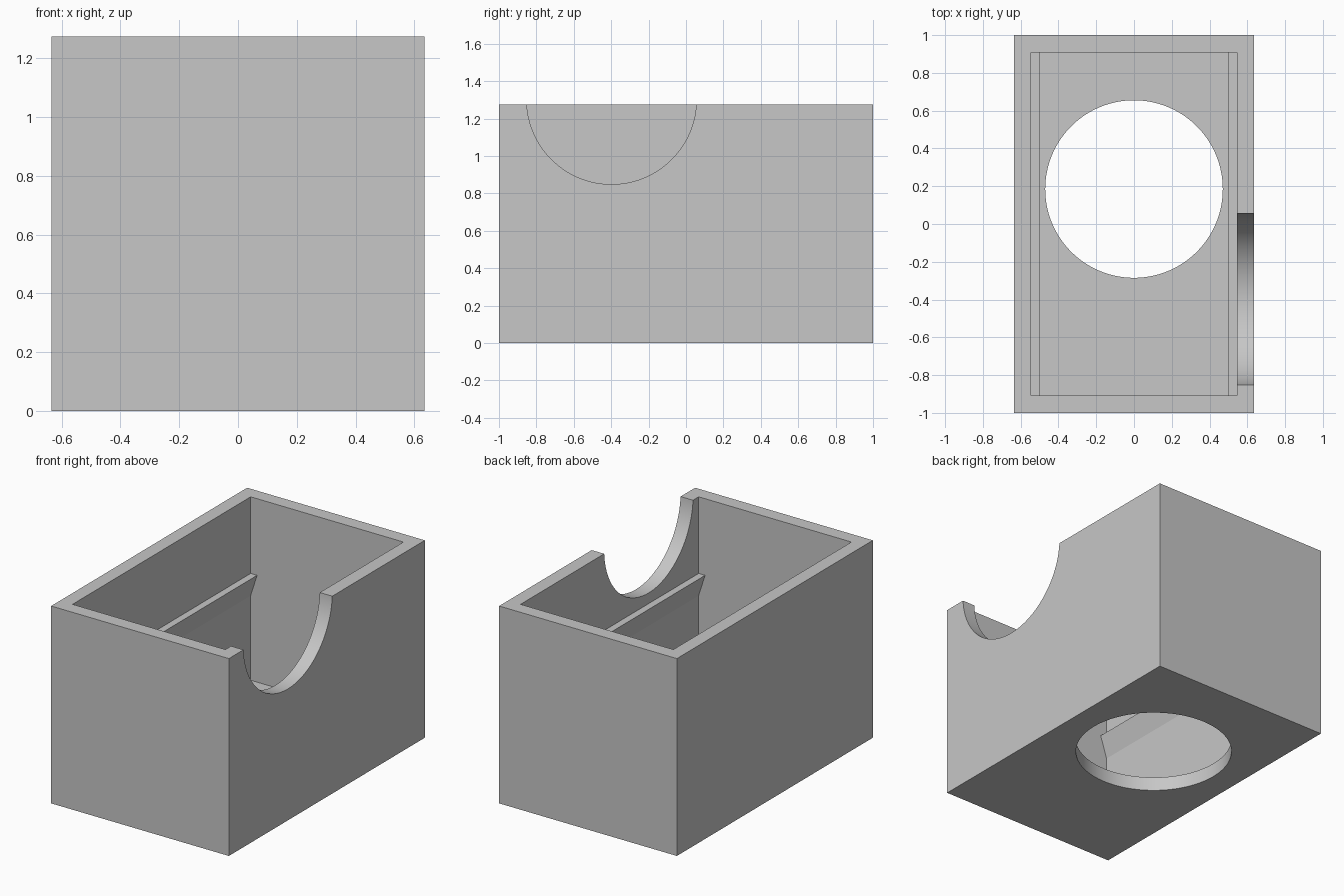
import bpy
import bmesh
from math import radians
from mathutils import Matrix, Vector

HALF_X, HALF_Y, HEIGHT = 0.635, 1.0, 1.275
INNER_X, INNER_Y, FLOOR = 0.546, 0.909, 0.09

if "Cube" in bpy.data.objects:
    bpy.data.objects.remove(bpy.data.objects["Cube"], do_unlink=True)

grey = bpy.data.materials.new("plain grey")
grey.use_nodes = True
colour = (0.57, 0.57, 0.57, 1)
grey.diffuse_color = colour
grey.node_tree.nodes["Principled BSDF"].inputs["Base Color"].default_value = colour


def finish(name, bm):
    bmesh.ops.recalc_face_normals(bm, faces=bm.faces)
    mesh = bpy.data.meshes.new(name)
    bm.to_mesh(mesh)
    bm.free()
    mesh.materials.append(grey)
    obj = bpy.data.objects.new(name, mesh)
    bpy.context.collection.objects.link(obj)
    return obj


def box(name, half_x, half_y, bottom, top):
    bm = bmesh.new()
    size = Matrix.Diagonal((2 * half_x, 2 * half_y, top - bottom, 1))
    place = Matrix.Translation((0, 0, (bottom + top) / 2))
    bmesh.ops.create_cube(bm, size=1, matrix=place @ size)
    return finish(name, bm)


def cylinder(name, centre, radius, depth, turn=Matrix()):
    bm = bmesh.new()
    bmesh.ops.create_cone(bm, cap_ends=True, segments=128, radius1=radius,
                          radius2=radius, depth=depth,
                          matrix=Matrix.Translation(centre) @ turn)
    return finish(name, bm)


def cut(target, cutter):
    cutter.hide_render = True
    mod = target.modifiers.new("cut", "BOOLEAN")
    mod.operation, mod.solver, mod.object = "DIFFERENCE", "EXACT", cutter
    bpy.context.view_layer.objects.active = target
    bpy.ops.object.modifier_apply(modifier=mod.name)
    bpy.data.objects.remove(cutter, do_unlink=True)


# Open box, hollowed, with a round floor opening and a notch in its left wall
shell = box("box_shell", HALF_X, HALF_Y, 0, HEIGHT)
cut(shell, box("cavity", INNER_X, INNER_Y, FLOOR, HEIGHT + 0.2))
cut(shell, cylinder("floor_opening", (0, 0.185, 0), 0.47, 0.4))
cut(shell, cylinder("wall_notch", (0.635, -0.398, 1.303), 0.454, 0.4,
                    Matrix.Rotation(radians(90), 4, "Y")))

# Wedge rails along both long inner walls
for side, name in ((1, "left_rail"), (-1, "right_rail")):
    bm = bmesh.new()
    profile = [(0.5, 0.78), (INNER_X, 0.78), (INNER_X, 0.637)]
    face = bm.faces.new([bm.verts.new((side * x, -INNER_Y, z)) for x, z in profile])
    grown = bmesh.ops.extrude_face_region(bm, geom=[face])["geom"]
    bmesh.ops.translate(bm, vec=Vector((0, 2 * INNER_Y, 0)),
                        verts=[v for v in grown if isinstance(v, bmesh.types.BMVert)])
    finish(name, bm)

# Smooth the round cuts only
bpy.ops.object.select_all(action="DESELECT")
shell.select_set(True)
bpy.context.view_layer.objects.active = shell
bpy.ops.object.shade_smooth_by_angle(angle=radians(20))
